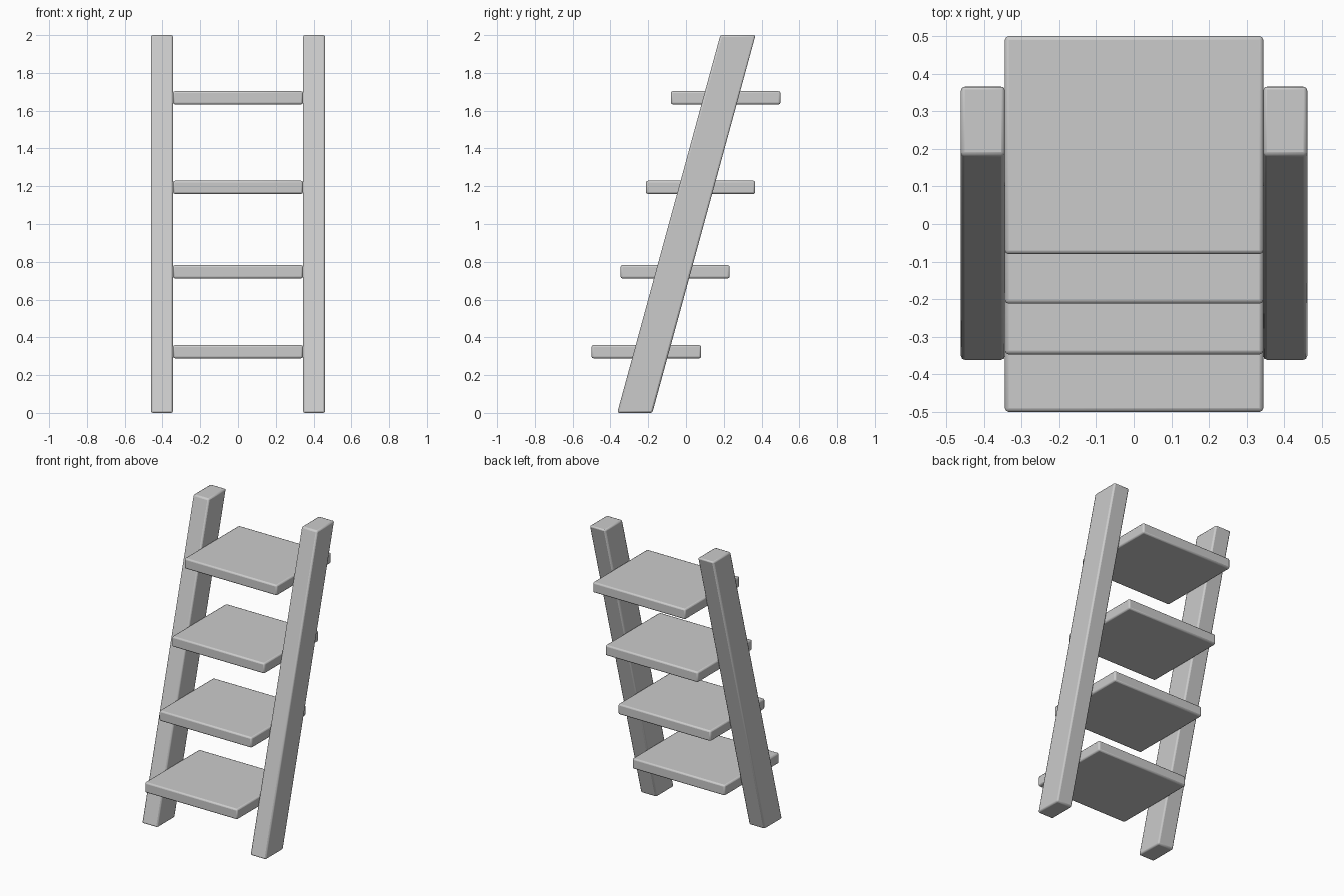
import bpy, bmesh

if "Cube" in bpy.data.objects:
    bpy.data.objects.remove(bpy.data.objects["Cube"])

BEVEL = 0.01


def slab(name, x0, x1, bottom, top, z0, z1):
    """Box whose bottom and top y ranges may differ, so it can lean."""
    bm = bmesh.new()
    bmesh.ops.create_cube(bm, size=1)
    for v in bm.verts:
        y_range = top if v.co.z > 0 else bottom
        v.co = (x1 if v.co.x > 0 else x0,
                y_range[1] if v.co.y > 0 else y_range[0],
                z1 if v.co.z > 0 else z0)
    bmesh.ops.recalc_face_normals(bm, faces=bm.faces)
    mesh = bpy.data.meshes.new(name)
    bm.to_mesh(mesh)
    bm.free()
    obj = bpy.data.objects.new(name, mesh)
    bpy.context.collection.objects.link(obj)
    bevel = obj.modifiers.new("rounded_edges", 'BEVEL')
    bevel.width = BEVEL
    bevel.segments = 2
    bpy.context.view_layer.objects.active = obj
    obj.select_set(True)
    bpy.ops.object.shade_smooth_by_angle()
    obj.select_set(False)
    return obj


# Leaning side rails, cut level at the floor and top
for side, x0, x1 in (("left", -0.461, -0.344), ("right", 0.344, 0.461)):
    slab(side + "_rail", x0, x1, (-0.364, -0.178), (0.182, 0.368), 0, 2)

# Level shelves between the rails
shelves = [(-0.5, 0.08, 0.324), (-0.347, 0.231, 0.747),
           (-0.212, 0.366, 1.194), (-0.08, 0.5, 1.668)]
for i, (y0, y1, z) in enumerate(shelves):
    slab(f"shelf_{i + 1}", -0.344, 0.344, (y0, y1), (y0, y1), z - 0.035, z + 0.035)
